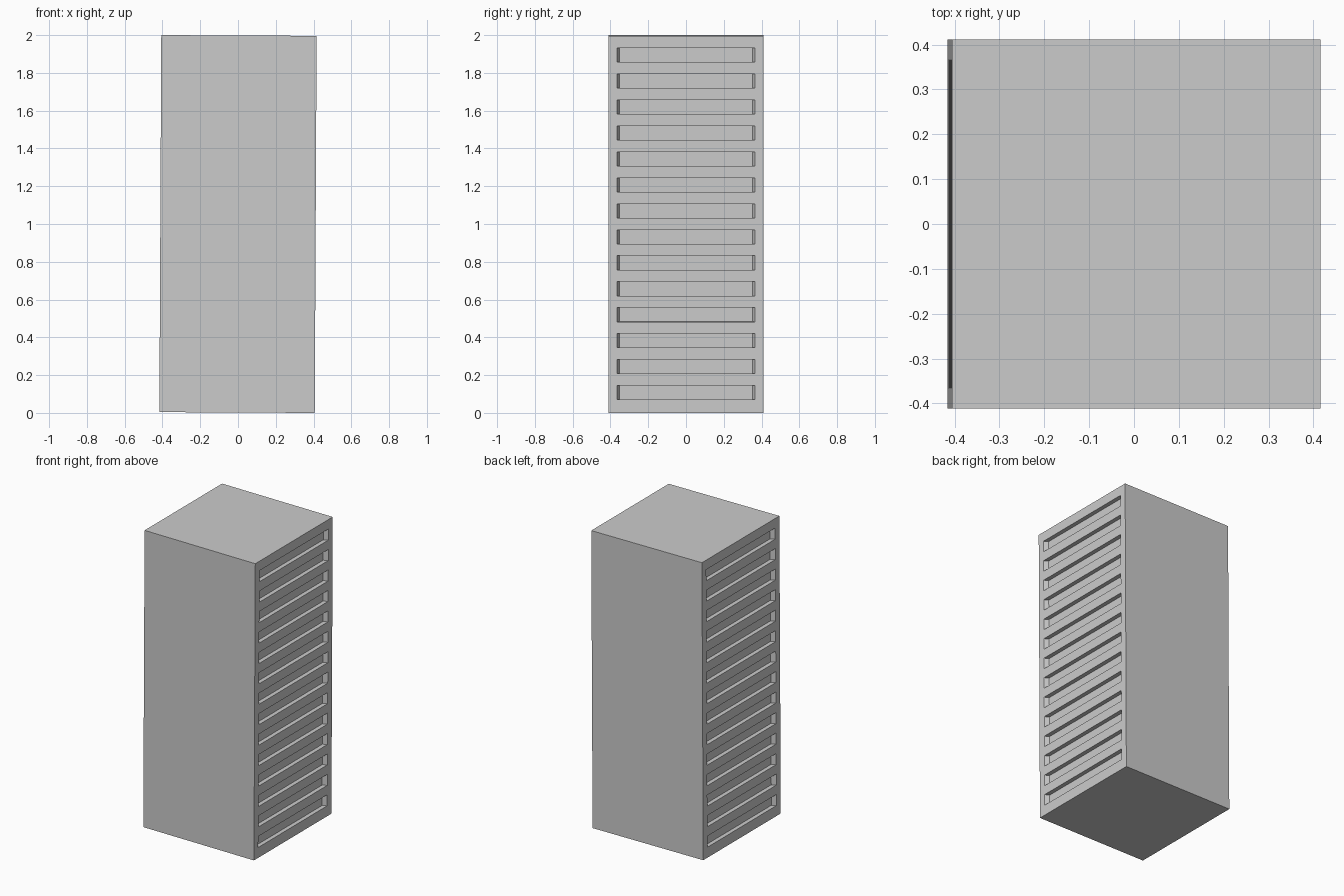
import bpy, bmesh

if "Cube" in bpy.data.objects:
    bpy.data.objects.remove(bpy.data.objects["Cube"])

W, H = 0.8225, 1.996      # cabinet width/depth and height
TILT = 0.005              # very slight lean towards +x
SLOTS, PITCH, SLOT_H = 14, 0.1375, 0.0745
DEPTH, TAPER = 0.028, 0.014
HALF = 0.366              # half length of a slot at the surface


def add_object(name, bm):
    bmesh.ops.recalc_face_normals(bm, faces=bm.faces)
    mesh = bpy.data.meshes.new(name)
    bm.to_mesh(mesh)
    bm.free()
    obj = bpy.data.objects.new(name, mesh)
    bpy.context.collection.objects.link(obj)
    obj.location.z = 1.0
    obj.rotation_euler.y = TILT
    return obj


def add_slot(bm, side, z):
    """Prism with slanted ends, reaching from outside the wall to the slot floor."""
    profile = [(W / 2 + DEPTH, HALF + TAPER), (W / 2 - DEPTH, HALF - TAPER)]
    outline = [(x, -y) for x, y in profile] + [(x, y) for x, y in reversed(profile)]
    verts = [bm.verts.new((side * x, y, z - SLOT_H / 2)) for x, y in outline]
    face = bm.faces.new(verts)
    top = bmesh.ops.extrude_face_region(bm, geom=[face])
    moved = [v for v in top["geom"] if isinstance(v, bmesh.types.BMVert)]
    bmesh.ops.translate(bm, verts=moved, vec=(0, 0, SLOT_H))


# cabinet body
bm = bmesh.new()
bmesh.ops.create_cube(bm, size=1)
bmesh.ops.scale(bm, verts=bm.verts, vec=(W, W, H))
cabinet = add_object("cabinet", bm)

# rows of vent slots on both sides
bm = bmesh.new()
for side in (-1, 1):
    for i in range(SLOTS):
        add_slot(bm, side, 0.003 + (i - (SLOTS - 1) / 2) * PITCH)
cutter = add_object("vent_slot_cutter", bm)
cutter.hide_render = True
cutter.display_type = 'WIRE'

cut = cabinet.modifiers.new("vent_slots", 'BOOLEAN')
cut.operation = 'DIFFERENCE'
cut.solver = 'EXACT'
cut.object = cutter
